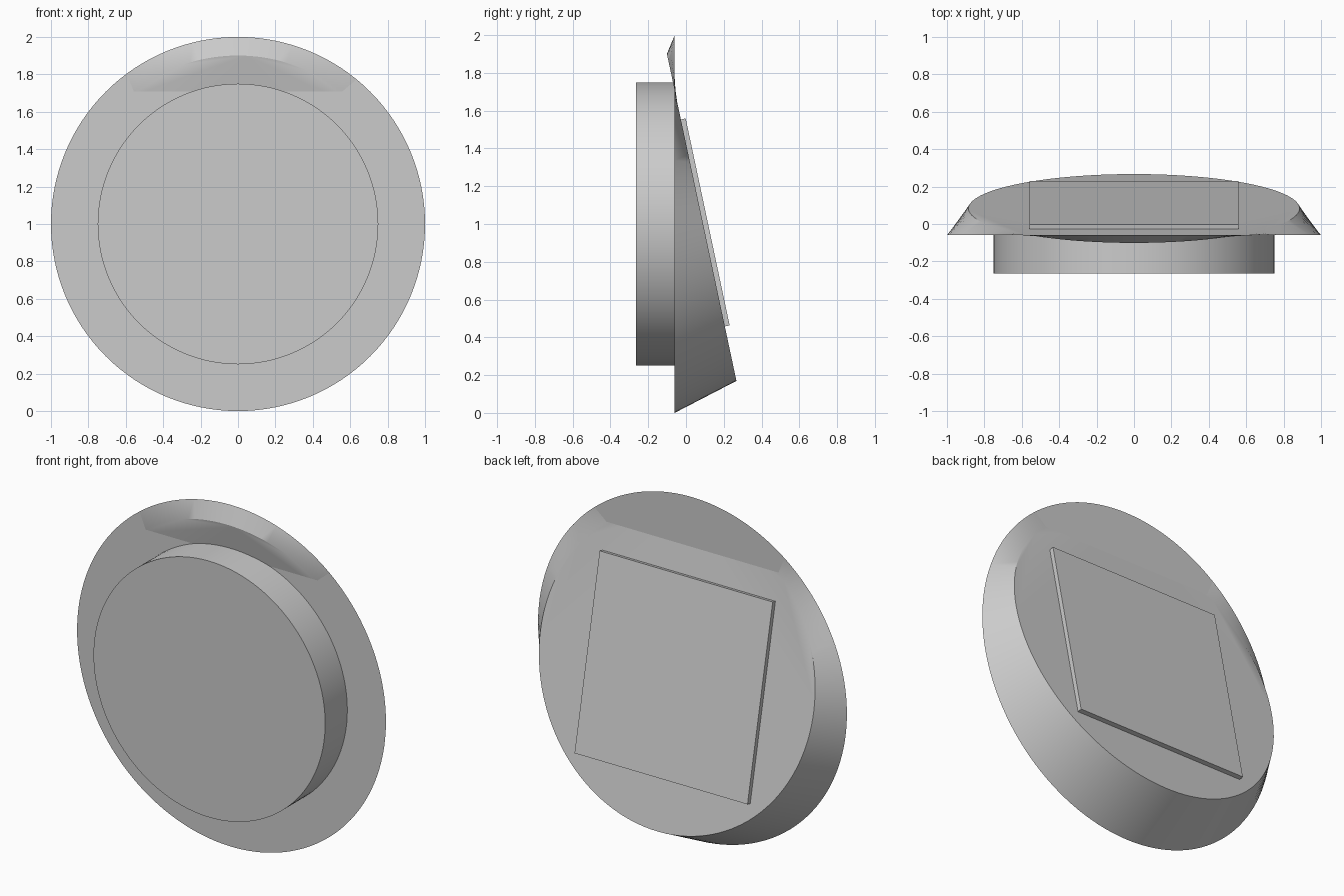
import bpy
import bmesh
from math import radians, sin, cos, tau
from mathutils import Matrix, Vector

SEGMENTS = 128
TILT = radians(12)
FRONT_Y = -0.06
BACK_CENTRE = Vector((0, 0.083, 1.035))

if "Cube" in bpy.data.objects:
    bpy.data.objects.remove(bpy.data.objects["Cube"])

grey = bpy.data.materials.new("plain grey")
grey.use_nodes = True
colour = (0.6, 0.6, 0.6, 1)
grey.diffuse_color = colour
grey.node_tree.nodes["Principled BSDF"].inputs["Base Color"].default_value = colour


def finish(name, bm, smooth=True):
    bmesh.ops.recalc_face_normals(bm, faces=bm.faces)
    mesh = bpy.data.meshes.new(name)
    bm.to_mesh(mesh)
    bm.free()
    mesh.materials.append(grey)
    obj = bpy.data.objects.new(name, mesh)
    bpy.context.collection.objects.link(obj)
    if smooth:
        bpy.ops.object.select_all(action="DESELECT")
        obj.select_set(True)
        bpy.context.view_layer.objects.active = obj
        bpy.ops.object.shade_smooth_by_angle(angle=radians(30))
    return obj


def loft(name, rings):
    """Capped wall between two circles, each given as centre, radius, tilt."""
    bm = bmesh.new()
    loops = []
    for centre, radius, tilt in rings:
        turn = Matrix.Rotation(tilt, 3, "X")
        loops.append([
            bm.verts.new(centre + turn @ Vector((radius * cos(a), 0, radius * sin(a))))
            for a in (tau * i / SEGMENTS for i in range(SEGMENTS))])
    front, back = loops
    for i in range(SEGMENTS):
        j = (i + 1) % SEGMENTS
        bm.faces.new((front[i], front[j], back[j], back[i]))
    bm.faces.new(list(reversed(front)))
    bm.faces.new(back)
    return finish(name, bm)


# Wedge body: upright front circle joined to a leaning back circle that
# pokes through the front near the top
loft("wedge_body", [(Vector((0, FRONT_Y, 1)), 1.0, 0),
                    (BACK_CENTRE, 0.885, TILT)])

# Round drum on the front
loft("front_drum", [(Vector((0, -0.265, 1)), 0.75, 0),
                    (Vector((0, FRONT_Y, 1)), 0.75, 0)])

# Thin square plate on the leaning back face
bm = bmesh.new()
lean = Matrix.Translation(BACK_CENTRE) @ Matrix.Rotation(TILT, 4, "X")
place = lean @ Matrix.Translation((0, 0.0125, -0.03))
bmesh.ops.create_cube(bm, size=1, matrix=place @ Matrix.Diagonal((1.12, 0.027, 1.12, 1)))
finish("back_plate", bm, smooth=False)
